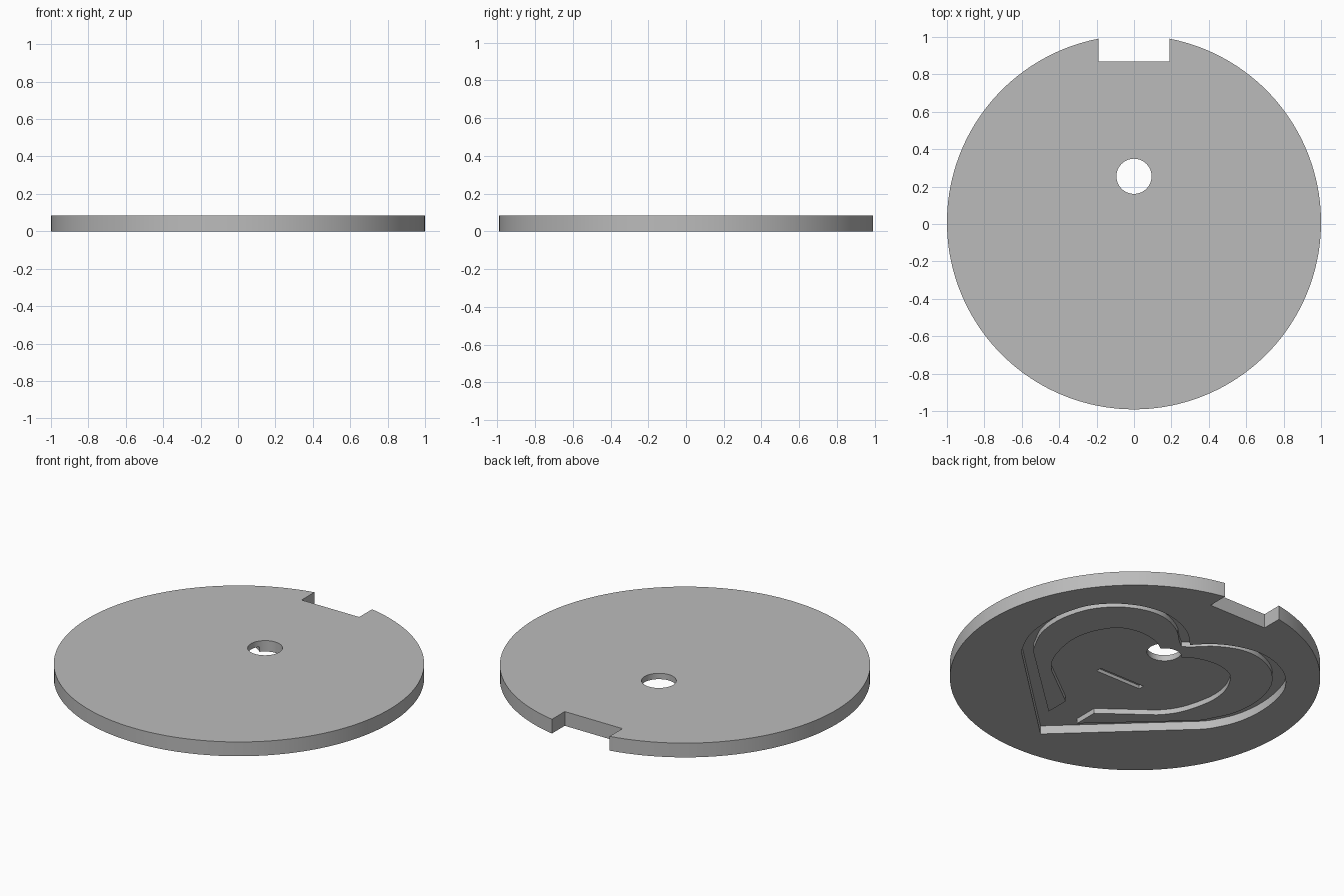
import bpy, bmesh, math
from mathutils import Vector

old = bpy.data.objects.get("Cube")
if old:
    bpy.data.objects.remove(old)

THICK = 0.085      # disc thickness
FLOOR = 0.05       # depth of the heart pocket
RIDGE = 0.02       # recess of the ridge below the disc face
CENTRE_Y = -0.009 + 0.018

grey = bpy.data.materials.new("plain_grey")
grey.use_nodes = True
grey.diffuse_color = (0.5, 0.5, 0.5, 1)
grey.node_tree.nodes["Principled BSDF"].inputs["Base Color"].default_value = (0.5, 0.5, 0.5, 1)


def prism(name, outline, z0, z1):
    """Extrude a flat outline between two heights."""
    bm = bmesh.new()
    face = bm.faces.new([bm.verts.new((x, y, z0)) for x, y in outline])
    grown = bmesh.ops.extrude_face_region(bm, geom=[face])["geom"]
    verts = [g for g in grown if isinstance(g, bmesh.types.BMVert)]
    bmesh.ops.translate(bm, verts=verts, vec=(0, 0, z1 - z0))
    bmesh.ops.recalc_face_normals(bm, faces=bm.faces)
    mesh = bpy.data.meshes.new(name)
    bm.to_mesh(mesh)
    bm.free()
    mesh.materials.append(grey)
    obj = bpy.data.objects.new(name, mesh)
    bpy.context.collection.objects.link(obj)
    return obj


def circle(r, cy, n):
    return [(r * math.cos(2 * math.pi * i / n), cy + r * math.sin(2 * math.pi * i / n))
            for i in range(n)]


def box(x0, x1, y0, y1):
    return [(x0, y0), (x1, y0), (x1, y1), (x0, y1)]


def heart(half, steps=4):
    """Smooth the lobe, keep the tip straight, mirror across x."""
    pts = [Vector(p) for p in half]
    lobe = pts[:-1]
    path = []
    for i in range(len(lobe) - 1):
        a, b = lobe[max(i - 1, 0)], lobe[i]
        c, d = lobe[i + 1], pts[i + 2]
        # avoid the long straight side bending the last lobe segment
        d = c + (d - c).normalized() * (c - b).length
        for k in range(steps):
            t = k / steps
            path.append(0.5 * (2 * b + (c - a) * t + (2 * a - 5 * b + 4 * c - d) * t * t
                               + (3 * b - a - 3 * c + d) * t ** 3))
    path += pts[-2:]
    right = [(p.x, p.y) for p in path]
    return right + [(-x, y) for x, y in reversed(right[1:-1])]


def carve(obj, cutters):
    """Subtract the cutters, bake the result and remove them."""
    for c in cutters:
        m = obj.modifiers.new("cut", "BOOLEAN")
        m.operation, m.solver, m.object = "DIFFERENCE", "EXACT", c
    graph = bpy.context.evaluated_depsgraph_get()
    baked = bpy.data.meshes.new_from_object(obj.evaluated_get(graph))
    obj.modifiers.clear()
    obj.data = baked
    for c in cutters:
        bpy.data.objects.remove(c)


# heart outlines, right half from cleft to tip
outer = heart([(0, .47), (.08, .55), (.17, .605), (.28, .64), (.37, .645), (.48, .62), (.6, .55),
               (.7, .43), (.75, .235), (.74, .03), (.68, -.12), (.63, -.19), (0, -.785)])
middle = heart([(0, .4), (.05, .44), (.13, .515), (.25, .575), (.35, .585), (.45, .56), (.55, .5),
                (.64, .39), (.69, .225), (.68, .045), (.62, -.09), (.58, -.155), (0, -.69)])
inner = heart([(0, .24), (.1, .33), (.18, .365), (.27, .375), (.36, .355), (.42, .31), (.48, .2),
               (.5, .08), (.48, -.05), (.44, -.16), (.37, -.25), (0, -.53)])


def shaft_hole():
    return prism("shaft_cutter", circle(0.094, 0.255, 64), -0.1, 0.2)


# disc with edge notch, shaft hole, heart pocket and blind slot
disc = prism("disc", circle(1, CENTRE_Y, 160), 0, THICK)
carve(disc, [
    prism("notch_cutter", box(-.19, .19, .87, 1.2), -0.1, 0.2),
    shaft_hole(),
    prism("pocket_cutter", outer, -0.1, FLOOR),
    prism("slot_cutter", box(-.15, .15, -.135, -.1), -0.1, 0.07),
])

# heart-shaped guide ridge, open at the tip
ridge = prism("heart_ridge", middle, RIDGE, FLOOR + 0.005)
carve(ridge, [
    prism("inside_cutter", inner, -0.1, 0.2),
    prism("gate_cutter", box(-.1, .1, -.8, -.4), -0.1, 0.2),
    shaft_hole(),
])

for obj in (disc, ridge):
    bpy.ops.object.select_all(action="DESELECT")
    obj.select_set(True)
    bpy.context.view_layer.objects.active = obj
    bpy.ops.object.shade_smooth_by_angle(angle=math.radians(30))
